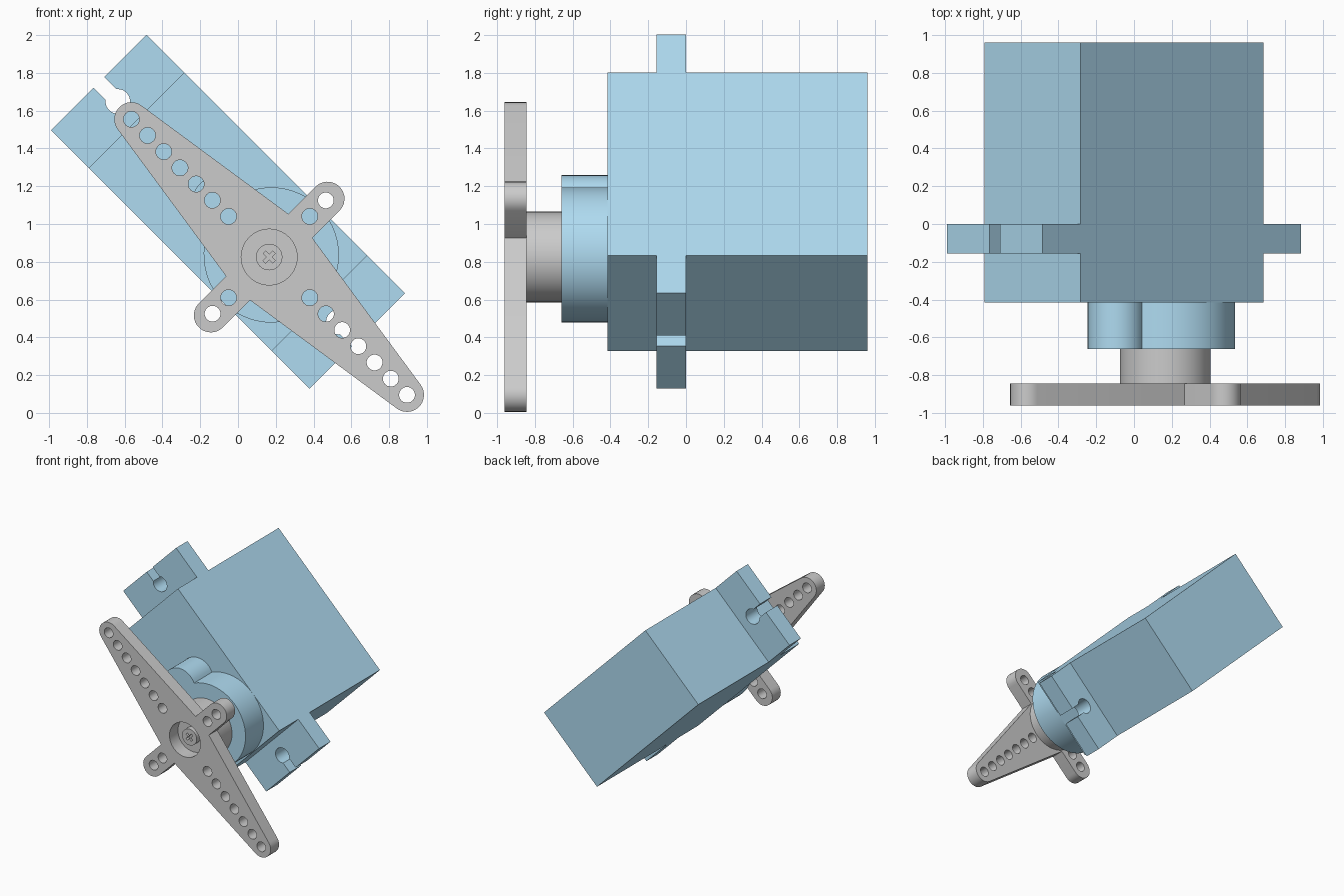
import bpy, bmesh
from math import radians, cos, sin, acos, degrees, sqrt
from mathutils import Matrix

if "Cube" in bpy.data.objects:
    bpy.data.objects.remove(bpy.data.objects["Cube"])

K = sqrt(0.5)
BODY = (-0.0525, 1.065)     # x, z of the case centre
SHAFT = (0.165, 0.825)      # x, z of the output shaft

blue = bpy.data.materials.new("blue_plastic")
blue.diffuse_color = (0.43, 0.71, 0.88, 1)
blue.use_nodes = True
blue.node_tree.nodes["Principled BSDF"].inputs["Base Color"].default_value = blue.diffuse_color


def arc(cx, cy, r, a0=0, a1=360, n=32):
    full = abs(a1 - a0) >= 360
    steps = n if full else n - 1
    return [(cx + r * cos(radians(a0 + (a1 - a0) * i / steps)),
             cy + r * sin(radians(a0 + (a1 - a0) * i / steps))) for i in range(n)]


def rect(w, h):
    return [(-w, -h), (w, -h), (w, h), (-w, h)]


def plate(name, loops, y0, y1, centre, mat=None):
    """Extrude outlines (later loops are holes) along y, turned 45 degrees."""
    cu = bpy.data.curves.new(name, 'CURVE')
    cu.dimensions = '2D'
    cu.fill_mode = 'BOTH'
    cu.extrude = (y1 - y0) / 2
    for pts in loops:
        sp = cu.splines.new('POLY')
        sp.points.add(len(pts) - 1)
        for p, (x, y) in zip(sp.points, pts):
            p.co = (x, y, 0, 1)
        sp.use_cyclic_u = True
    ob = bpy.data.objects.new(name, cu)
    bpy.context.collection.objects.link(ob)
    bpy.ops.object.select_all(action='DESELECT')
    ob.select_set(True)
    bpy.context.view_layer.objects.active = ob
    bpy.ops.object.convert(target='MESH')
    ob = bpy.context.object
    ob.name = name
    bm = bmesh.new()
    bm.from_mesh(ob.data)
    bmesh.ops.remove_doubles(bm, verts=bm.verts, dist=1e-5)
    bmesh.ops.recalc_face_normals(bm, faces=bm.faces)
    bm.to_mesh(ob.data)
    bm.free()
    # local x = across the case, local y = along it, local z = towards the front
    ob.matrix_world = Matrix(((K, -K, 0, centre[0]),
                              (0, 0, -1, (y0 + y1) / 2),
                              (K, K, 0, centre[1]),
                              (0, 0, 0, 1)))
    if mat:
        ob.data.materials.clear()
        ob.data.materials.append(mat)
    bpy.ops.object.shade_smooth_by_angle(angle=radians(30))
    return ob


# Case
W, L, TAB = 0.358, 0.685, 0.967
plate("case", [rect(W, L)], -0.415, 0.96, BODY, blue)

# Mounting tabs with keyhole slots open to the end
mid, slot = (L + TAB) / 2, 0.04
tab = ([(-W, L), (W, L), (W, TAB), (slot, TAB)]
       + arc(0, mid, 0.065, 52, -232, 28)
       + [(-slot, TAB), (-W, TAB)])
for name, s in (("upper_mounting_tab", 1), ("lower_mounting_tab", -1)):
    plate(name, [[(x * s, y * s) for x, y in tab]], -0.155, 0.0, BODY, blue)

# Gear boss: outline of a large and a small circle merged
R, r, yb, ys = 0.358, 0.15, -0.3235, 0.061
d = ys - yb
A = degrees(acos((R * R + d * d - r * r) / (2 * R * d)))
B = degrees(acos((r * r + d * d - R * R) / (2 * r * d)))
boss = arc(0, yb, R, 90 + A, 450 - A, 48) + arc(0, ys, r, B - 90, 270 - B, 24)[1:-1]
plate("gear_boss", [boss], -0.66, -0.415, BODY, blue)

# Output shaft
plate("output_shaft", [arc(0, 0, 0.24, n=48)], -0.845, -0.66, SHAFT)

# Horn: two long tapered arms, two short straight arms, drilled
tip, short, e = 1.032, 0.437, 0.09
half = ([(0.233, -e)] + arc(short, 0, e, -90, 90, 14) + [(0.233, e)]
        + arc(0, tip, e, 8.6, 171.4, 14))
outline = half + [(-x, -y) for x, y in half]
holes = [arc(0, 0, 0.148, n=40)]
for s in (1, -1):
    holes += [arc(0, s * (0.304 + 0.1213 * i), 0.042, n=20) for i in range(7)]
    holes += [arc(s * (0.304 + 0.12 * i), 0, 0.042, n=20) for i in range(2)]
plate("horn", [outline] + holes, -0.96, -0.845, SHAFT)

# Screw with a cross recess
a, b = 0.009, 0.036
quarter = [(b, -a), (b, a), (a, a)]
cross = []
for i in range(4):
    c, s = (1, 0, -1, 0)[i], (0, 1, 0, -1)[i]
    cross += [(x * c - y * s, x * s + y * c) for x, y in quarter]
plate("screw_base", [arc(0, 0, 0.07)], -0.865, -0.845, SHAFT)
plate("screw_head", [arc(0, 0, 0.07), cross], -0.90, -0.865, SHAFT)
